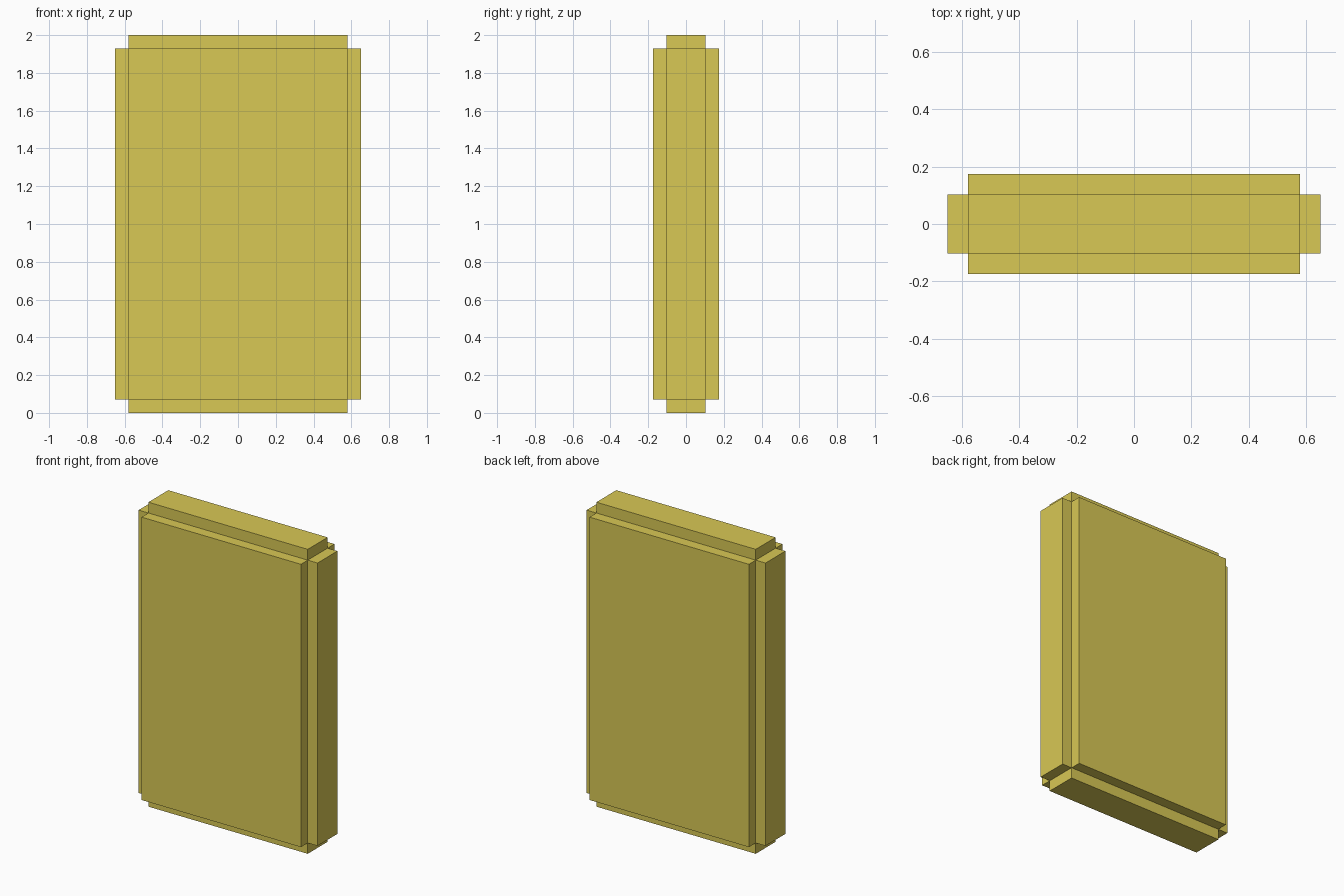
import bpy
import bmesh
from mathutils import Matrix, Vector

if "Cube" in bpy.data.objects:
    bpy.data.objects.remove(bpy.data.objects["Cube"])

STEP = 0.071                               # how far each face panel stands out
CORE = Vector((1.158, 0.206, 2 - 2 * STEP))  # inner block size

# Core block
bm = bmesh.new()
bmesh.ops.create_cube(bm, size=1.0,
                      matrix=Matrix.Translation((0, 0, 1)) @ Matrix.Diagonal((*CORE, 1)))
bm.normal_update()

# Raise a panel from every side, leaving notched edges and corners
raised = bmesh.ops.extrude_discrete_faces(bm, faces=bm.faces[:])["faces"]
for face in raised:
    face.normal_update()
    bmesh.ops.translate(bm, verts=face.verts[:], vec=face.normal * STEP)
bm.normal_update()

mesh = bpy.data.meshes.new("notched_slab")
bm.to_mesh(mesh)
bm.free()
slab = bpy.data.objects.new("notched_slab", mesh)
bpy.context.collection.objects.link(slab)

# Yellow finish
yellow = bpy.data.materials.new("yellow")
yellow.diffuse_color = (0.69, 0.58, 0.09, 1)
yellow.use_nodes = True
yellow.node_tree.nodes["Principled BSDF"].inputs["Base Color"].default_value = yellow.diffuse_color
mesh.materials.append(yellow)
